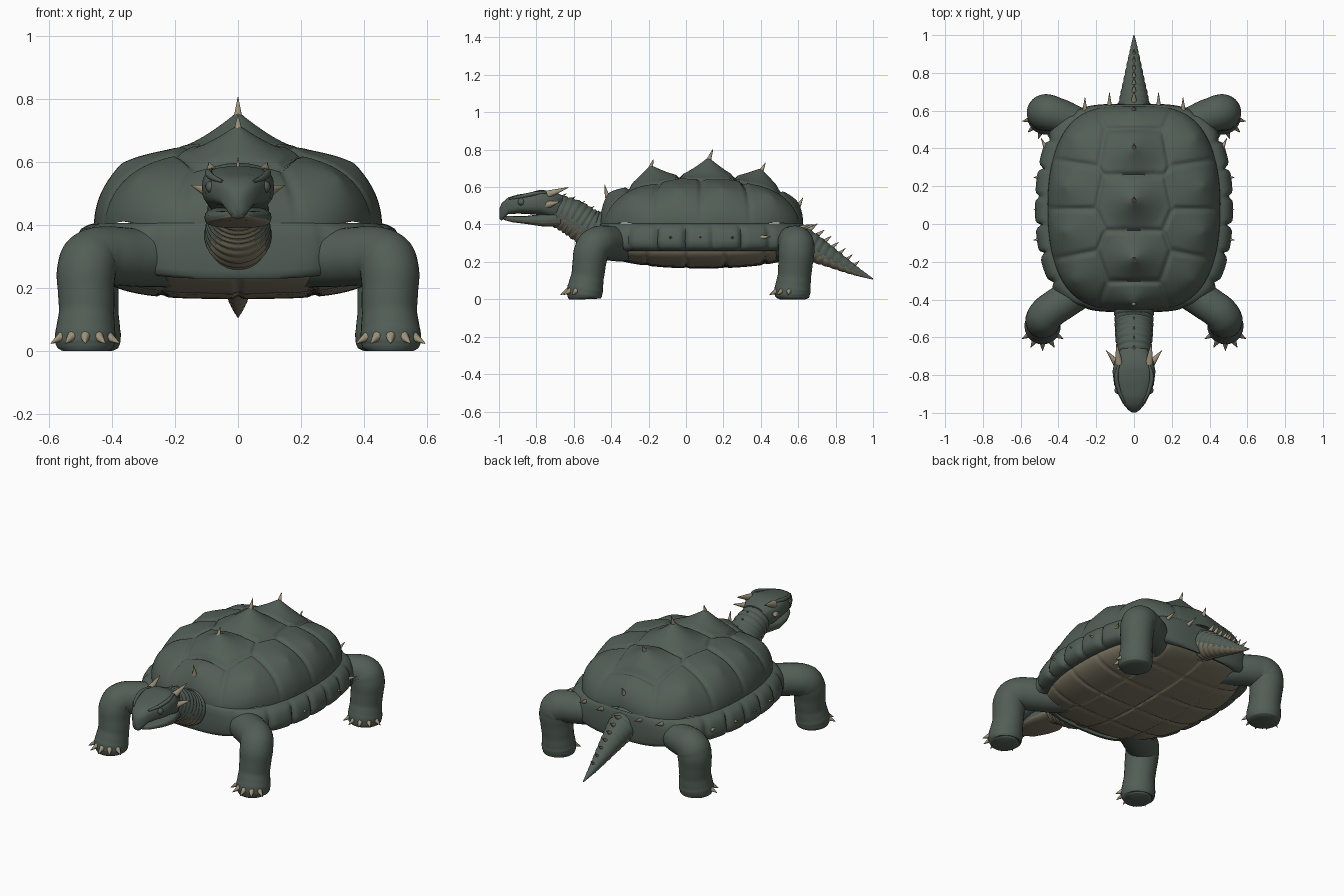
import bpy, bmesh, math
from mathutils import Vector

if "Cube" in bpy.data.objects:
    bpy.data.objects.remove(bpy.data.objects["Cube"], do_unlink=True)

def material(name, rgb):
    m = bpy.data.materials.new(name)
    m.use_nodes = True
    m.diffuse_color = (*rgb, 1)
    bsdf = next(n for n in m.node_tree.nodes if n.type == "BSDF_PRINCIPLED")
    bsdf.inputs["Base Color"].default_value = (*rgb, 1)
    bsdf.inputs["Roughness"].default_value = 0.8
    return m

GREEN = material("dark_green_hide", (0.085, 0.112, 0.094))
BROWN = material("belly_brown", (0.22, 0.194, 0.132))
HORN = material("pale_horn", (0.34, 0.29, 0.195))

def finish(name, bm, mats, under=None, angle=60):
    """Make the object; faces that point down take the second material."""
    bm.normal_update()
    if under is not None:
        for f in bm.faces:
            f.material_index = int(f.normal.z < under)
    me = bpy.data.meshes.new(name)
    bm.to_mesh(me)
    bm.free()
    for m in mats:
        me.materials.append(m)
    ob = bpy.data.objects.new(name, me)
    bpy.context.collection.objects.link(ob)
    bpy.ops.object.select_all(action="DESELECT")
    ob.select_set(True)
    bpy.context.view_layer.objects.active = ob
    bpy.ops.object.shade_smooth_by_angle(angle=math.radians(angle))

def skin(rings, caps=(True, True), flip=False, recalc=False):
    """Bridge a list of point rings."""
    bm = bmesh.new()
    vs = [[bm.verts.new(p) for p in r] for r in rings]
    n = len(vs[0])
    for a, b in zip(vs, vs[1:]):
        for i in range(n):
            j = (i + 1) % n
            bm.faces.new((a[i], b[i], b[j], a[j]))
    if caps[0]:
        bm.faces.new(vs[0])
    if caps[1]:
        bm.faces.new(vs[-1][::-1])
    if recalc:
        bmesh.ops.recalc_face_normals(bm, faces=bm.faces)
    if flip:
        bmesh.ops.reverse_faces(bm, faces=bm.faces)
    return bm

def tube(name, pts, mats, under=None, ripple=0.0, waves=0, steps=10, sides=28):
    """Smooth tube through (x, y, z, radius) points, with optional ring folds."""
    P = [Vector(p) for p in pts]
    P = [2 * P[0] - P[1]] + P + [2 * P[-1] - P[-2]]
    path = []
    for k in range(1, len(P) - 2):
        a, b, c, d = P[k - 1:k + 3]
        for s in range(steps):
            t = s / steps
            path.append(0.5 * (2 * b + (c - a) * t + (2 * a - 5 * b + 4 * c - d) * t * t
                               + (3 * b - a - 3 * c + d) * t ** 3))
    path.append(P[-2])
    rings, normal, old = [], None, None
    for k, p in enumerate(path):
        tan = (path[min(k + 1, len(path) - 1)] - path[max(k - 1, 0)]).to_3d().normalized()
        normal = tan.orthogonal().normalized() if old is None else old.rotation_difference(tan) @ normal
        old, side = tan, tan.cross(normal)
        u = k / (len(path) - 1)
        r = p.w * (1 + ripple * (abs(math.sin(math.pi * waves * u)) - 1))
        ring = [p.to_3d() + r * (math.cos(a) * normal + math.sin(a) * side)
                for a in (math.tau * i / sides for i in range(sides))]
        rings.append([Vector((q.x, q.y, max(q.z, 0))) for q in ring])
    finish(name, skin(rings, recalc=True), mats, under)

def loft(name, sections, mats, under=None, sides=32):
    """Rounded-box rings along y from (y, half width, top, bottom)."""
    rings = []
    for y, w, top, bot in sections:
        ring = []
        for i in range(sides):
            c, s = math.cos(math.tau * i / sides), math.sin(math.tau * i / sides)
            ring.append((w * math.copysign(abs(c) ** 0.68, c), y,
                         (top + bot) / 2 + (top - bot) / 2 * math.copysign(abs(s) ** 0.68, s)))
        rings.append(ring)
    finish(name, skin(rings, recalc=True), mats, under)

def spikes(name, items, mirror=False):
    """Cones from (base, tip, radius)."""
    bm = bmesh.new()
    for sx in ((1, -1) if mirror else (1,)):
        for base, tip, r in items:
            a, b = (Vector((p[0] * sx, p[1], p[2])) for p in (base, tip))
            d = b - a
            new = bmesh.ops.create_cone(bm, cap_ends=True, segments=10, radius1=r,
                                        radius2=r * 0.08, depth=d.length)["verts"]
            q = Vector((0, 0, 1)).rotation_difference(d)
            for v in new:
                v.co = q @ v.co + (a + b) / 2
    finish(name, bm, [HORN])

# Shell plan: a superellipse shared by the dome, the rim and the belly
RX, RY, CY, N = 0.457, 0.54, 0.085, 240

def spread(x, y):
    return abs(x / RX) ** 3.4 + abs((y - CY) / RY) ** 2.25

def edge(a):
    lo, hi = 0, 1
    for _ in range(30):
        mid = (lo + hi) / 2
        inside = spread(mid * math.cos(a), CY + mid * math.sin(a)) < 1
        lo, hi = (mid, hi) if inside else (lo, mid)
    return lo * math.cos(a), lo * math.sin(a)

OUT = [edge(math.tau * i / N) for i in range(N)]

def disc(name, height, mat, rows, flip=False):
    rings = []
    for k in range(rows + 1):
        f = max(0.01, math.sin(math.pi / 2 * k / rows))
        rings.append([(x * f, CY + y * f, height(x * f, CY + y * f)) for x, y in OUT])
    finish(name, skin(rings, (True, False), flip), [mat], angle=80)

# Scute centres with peak heights
SPINE = [(-0.42, 0.07), (-0.19, 0.085), (0.12, 0.095), (0.40, 0.08), (0.60, 0.04)]
SCUTES = [(0, y, h) for y, h in SPINE]
SCUTES += [(s * x, y, 0.034) for s in (1, -1)
           for x, y in ((0.32, -0.30), (0.37, -0.04), (0.37, 0.20), (0.33, 0.46))]

def dome(x, y):
    near = sorted((math.hypot(x - c[0], y - c[1]), c[2]) for c in SCUTES)
    d, peak = near[0]
    gap = near[1][0] - d
    bump = peak * max(0, 1 - d / 0.17) ** 1.5
    rise = max(0, 1 - spread(x, y))
    return 0.39 + 0.275 * math.sqrt(rise) - 0.065 * rise * (x / RX) ** 2 + bump \
        - 0.014 * math.exp(-(gap / 0.022) ** 2)

def belly(x, y):
    row = abs((y + 0.42 + 0.105) % 0.21 - 0.105)
    d = min(abs(x), abs(abs(x) - 0.24), row)
    return 0.27 - 0.105 * math.sqrt(max(0, 1 - spread(x, y))) + 0.009 * math.exp(-(d / 0.009) ** 2)

disc("shell_dome", dome, GREEN, 70)
disc("belly_plate", belly, BROWN, 50, flip=True)

# Rim of side plates, flared and scalloped along the flanks
rings = []
for out, z in ((-0.03, 0.405), (0.25, 0.40), (0.6, 0.388), (0.85, 0.358), (1, 0.315),
               (0.95, 0.285), (0.7, 0.267), (0.2, 0.258), (-0.6, 0.26)):
    ring = []
    for x, y in OUT:
        flank = min(1, abs(x) / 0.36) ** 3
        seam = abs(((y + CY + 0.42) / 0.14) % 1 - 0.5) * 2
        w = out * (0.012 + 0.055 * flank * (1 - 0.6 * seam ** 7))
        n = Vector((x / RX ** 2, y / RY ** 2)).normalized()
        drop = 0.03 * (1 - flank) * (z < 0.3)
        ring.append((x + n.x * w, CY + y + n.y * w, z - drop))
    rings.append(ring)
finish("shell_rim", skin(rings, (False, False)), [GREEN])

# Legs and claws
FRONT = [(0.16, -0.26, 0.30, 0.10), (0.32, -0.375, 0.297, 0.094), (0.445, -0.46, 0.30, 0.093),
         (0.48, -0.505, 0.258, 0.094), (0.48, -0.525, 0.13, 0.088), (0.484, -0.54, 0.05, 0.096),
         (0.484, -0.545, 0.012, 0.09), (0.484, -0.545, 0, 0.07)]
REAR = [(0.16, 0.42, 0.30, 0.10), (0.32, 0.54, 0.297, 0.088), (0.435, 0.585, 0.30, 0.094),
        (0.47, 0.59, 0.258, 0.097), (0.468, 0.58, 0.13, 0.09), (0.468, 0.57, 0.05, 0.097),
        (0.468, 0.57, 0.012, 0.09), (0.468, 0.57, 0, 0.07)]
for label, path, aim in (("front", FRONT, -90), ("rear", REAR, -72)):
    for side, s in (("left", 1), ("right", -1)):
        tube(f"{label}_{side}_leg", [(s * x, y, z, r) for x, y, z, r in path], [GREEN],
             ripple=0.012, waves=12)
    fx, fy = path[-1][:2]
    claws = []
    for k in range(5):
        a = math.radians(aim + 30 * (k - 2))
        c, s = math.cos(a), math.sin(a)
        claws.append(((fx + 0.08 * c, fy + 0.08 * s, 0.048),
                      (fx + 0.126 * c, fy + 0.126 * s, 0.024), 0.018))
    spikes(f"{label}_claws", claws, mirror=True)

# Neck and tail with folds and a pale underside
tube("neck", [(0, -0.36, 0.35, 0.115), (0, -0.5, 0.375, 0.105), (0, -0.62, 0.445, 0.098),
              (0, -0.75, 0.495, 0.08)], [GREEN, BROWN], under=-0.3, ripple=0.07, waves=13, steps=30)
tube("tail", [(0, 0.48, 0.34, 0.10), (0, 0.62, 0.30, 0.087), (0, 0.75, 0.235, 0.06),
              (0, 0.9, 0.155, 0.027), (0, 1.0, 0.108, 0.003)],
     [GREEN, BROWN], under=-0.3, ripple=0.07, waves=16, steps=24)

# Head with an open beak
loft("head", [(-0.998, 0.01, 0.485, 0.43), (-0.985, 0.03, 0.515, 0.42), (-0.95, 0.06, 0.545, 0.455),
              (-0.9, 0.085, 0.56, 0.458), (-0.85, 0.105, 0.567, 0.456), (-0.78, 0.114, 0.585, 0.45),
              (-0.72, 0.102, 0.58, 0.43), (-0.66, 0.07, 0.555, 0.43)], [GREEN])
loft("lower_jaw", [(-0.975, 0.02, 0.445, 0.425), (-0.93, 0.06, 0.445, 0.412),
                   (-0.85, 0.094, 0.446, 0.402), (-0.77, 0.106, 0.456, 0.39),
                   (-0.67, 0.08, 0.47, 0.39)], [GREEN, BROWN], under=-0.3)
for side, s in (("left", 1), ("right", -1)):
    tube(f"{side}_brow", [(s * 0.05, -0.945, 0.537, 0.005), (s * 0.08, -0.88, 0.55, 0.01),
                          (s * 0.094, -0.81, 0.565, 0.011), (s * 0.08, -0.74, 0.573, 0.006)],
         [GREEN], sides=12)
    bm = bmesh.new()
    bmesh.ops.create_uvsphere(bm, u_segments=16, v_segments=10, radius=0.02)
    bmesh.ops.translate(bm, verts=bm.verts, vec=(s * 0.083, -0.88, 0.52))
    finish(f"{side}_eye", bm, [GREEN])
spikes("head_horns", [((0.08, -0.74, 0.56), (0.092, -0.63, 0.598), 0.022),
                      ((0.09, -0.74, 0.505), (0.147, -0.67, 0.525), 0.022)], mirror=True)

# Horns along the spine, the rim and the tail
spikes("spine_horns", [((0, y, dome(0, y) - 0.02), (0, y + dy, dome(0, y) + h), 0.014)
                       for (y, _), dy, h in zip(SPINE, (-0.015, 0.015, 0.025, 0.025, 0.025),
                                                (0.05, 0.03, 0.045, 0.03, 0.025))])
rim = [((0.49, y, 0.325), (0.533, y - 0.005, 0.335), 0.013) for y in (-0.08, 0.08, 0.25)]
rim += [((0.45, 0.37, 0.33), (0.492, 0.455, 0.335), 0.02)]
rim += [((x, y, 0.375), (x, y + 0.09, 0.40), 0.017) for x, y in ((0.13, 0.605), (0.26, 0.58))]
spikes("rim_horns", rim, mirror=True)
tail = []
for k in range(7):
    y = 0.635 + 0.043 * k
    z = 0.37 - 0.70 * (y - 0.635)
    r = 0.021 - 0.0017 * k
    tail.append(((0, y, z - 0.015), (0, y + 3.2 * r, z + 1.6 * r), r))
spikes("tail_horns", tail)
spikes("neck_horns", [((0, y, z), (0, y + 0.03, z + 0.02), 0.009)
                      for y, z in ((-0.67, 0.545), (-0.62, 0.53), (-0.57, 0.505), (-0.52, 0.478))])
